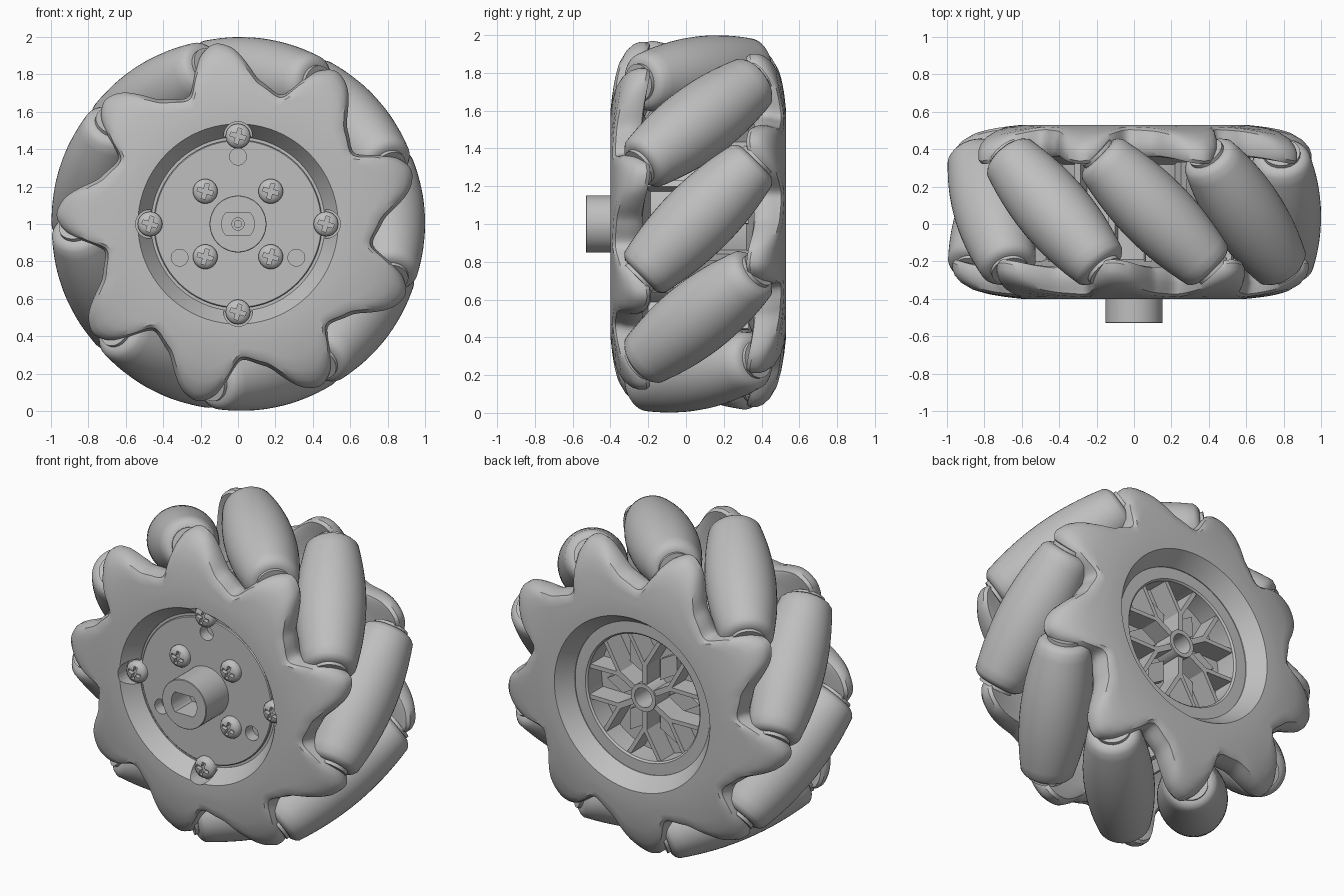
import bpy, bmesh, math
from math import cos, sin, pi, radians
from mathutils import Matrix, Vector

cube = bpy.data.objects.get("Cube")
if cube:
    bpy.data.objects.remove(cube, do_unlink=True)

grey = bpy.data.materials.new("plain grey")
grey.use_nodes = True
colour = (0.52, 0.52, 0.52, 1)
grey.diffuse_color = colour
grey.node_tree.nodes["Principled BSDF"].inputs["Base Color"].default_value = colour

CENTRE = Matrix.Translation((0, 0, 1))
COUNT = 9
PHASE = radians(2)
MID_Y = 0.065


def make(name, bm, matrix=Matrix(), smooth=True):
    """Turn a bmesh into an object placed around the wheel centre."""
    bmesh.ops.recalc_face_normals(bm, faces=bm.faces)
    me = bpy.data.meshes.new(name)
    bm.to_mesh(me)
    bm.free()
    me.materials.append(grey)
    return place(name, me, matrix, smooth)


def place(name, me, matrix, smooth=True):
    ob = bpy.data.objects.new(name, me)
    ob.matrix_world = CENTRE @ matrix
    bpy.context.collection.objects.link(ob)
    if smooth:
        activate(ob)
        bpy.ops.object.shade_smooth_by_angle(angle=radians(32))
    return ob


def activate(ob):
    bpy.ops.object.select_all(action="DESELECT")
    ob.select_set(True)
    bpy.context.view_layer.objects.active = ob


def skin(bm, rings, closed):
    """Bridge rings of equal size; either loop back or cap both ends."""
    rows = [[bm.verts.new(p) for p in ring] for ring in rings]
    n = len(rows[0])
    for i in range(len(rows) if closed else len(rows) - 1):
        a, b = rows[i], rows[(i + 1) % len(rows)]
        for j in range(n):
            k = (j + 1) % n
            bm.faces.new((a[j], a[k], b[k], b[j]))
    if not closed:
        bm.faces.new(rows[0])
        bm.faces.new(rows[-1])


def lathe(name, profile, matrix=Matrix(), segs=48, closed=False):
    """Revolve (radius, y) points around the y axis."""
    bm = bmesh.new()
    turn = [2 * pi * j / segs for j in range(segs)]
    skin(bm, [[(r * cos(a), y, r * sin(a)) for a in turn] for r, y in profile], closed)
    return make(name, bm, matrix)


def prism(bm, points, y0, y1):
    skin(bm, [[(x, y, z) for x, z in points] for y in (y0, y1)], False)


def circle(r, x=0, z=0, n=28):
    return [(x + r * cos(2 * pi * i / n), z + r * sin(2 * pi * i / n)) for i in range(n)]


def bar(r0, a0, r1, a1, w):
    """Outline of a straight bar between two polar points."""
    p, q = [Vector((r * cos(a), r * sin(a))) for r, a in ((r0, a0), (r1, a1))]
    side = (q - p).normalized().orthogonal() * w / 2
    return [tuple(v) for v in (p + side, q + side, q - side, p - side)]


def cut(ob, prisms):
    """Subtract separate prisms, given as (points, y0, y1), from an object."""
    bm = bmesh.new()
    for args in prisms:
        prism(bm, *args)
    cutter = make("cutter", bm, smooth=False)
    cutter.matrix_world = ob.matrix_world.copy()
    cutter.hide_render = True
    mod = ob.modifiers.new("cut", "BOOLEAN")
    mod.object, mod.operation, mod.solver = cutter, "DIFFERENCE", "EXACT"
    activate(ob)
    bpy.ops.object.modifier_apply(modifier=mod.name)
    bpy.data.objects.remove(cutter, do_unlink=True)
    bpy.ops.object.shade_smooth_by_angle(angle=radians(32))


# Barrel rollers at 45 degrees, with washers and axles
HALF, AXIS_R = 0.43, 0.80
barrel = [(0.085, -HALF), (0.115, -HALF), (0.135, -HALF + 0.012)]
for i in range(17):
    s = (HALF - 0.03) * (i / 8 - 1)
    barrel.append((1 - math.hypot(AXIS_R, s * 0.707), s))
barrel += [(0.135, HALF - 0.012), (0.115, HALF), (0.085, HALF)]
axle = [(0.1, -0.45), (0.1, 0.45), (0.06, 0.45), (0.06, 0.475)]
axle = [(0.06, -0.475), (0.06, -0.45)] + axle
roller = pin = None
for k in range(COUNT):
    a = PHASE + 2 * pi * k / COUNT
    d = Vector((-sin(a), 1, cos(a))).normalized()
    turn = Vector((0, 1, 0)).rotation_difference(d).to_matrix().to_4x4()
    m = Matrix.Translation((AXIS_R * cos(a), MID_Y, AXIS_R * sin(a))) @ turn
    if roller is None:
        roller, pin = lathe("roller", barrel, m), lathe("roller_axle", axle, m, 24)
    else:
        place("roller", roller.data, m)
        place("roller_axle", pin.data, m)

# Lobed side plates: (angle, radius) outline of one lobe
LOBE = [(69, 0.75), (71, 0.725), (74, 0.728), (82.7, 0.786), (87, 0.865), (91, 0.935),
        (95, 0.968), (98, 0.974), (102.5, 0.925), (106.5, 0.835), (109, 0.75)]


def lobe_raw(deg):
    deg = 69 + (deg - 69) % 40
    for (a, r), (b, q) in zip(LOBE, LOBE[1:]):
        if a <= deg <= b:
            return r + (q - r) * (deg - a) / (b - a)


def lobe_radius(deg):
    return sum(lobe_raw(deg + o) for o in (-1.5, -0.75, 0, 0.75, 1.5)) / 5


def side_plate(name, matrix):
    sections = []
    for deg in range(360):
        R = lobe_radius(deg)
        a = radians(deg)

        def point(r, depth):
            """Point at a radius, from the outer face (0) to the inner face (1)."""
            u = max(0, (r - 0.6) / 0.375)
            y = -0.465 + 0.04 * u + 0.065 * u ** 3 + depth * (0.17 - 0.05 * u)
            return (r * cos(a), y, r * sin(a))

        sec = [(0.465 * cos(a), y, 0.465 * sin(a)) for y in (-0.24, -0.365)]
        sec.append(point(0.535, 0))
        sec += [point(0.6 + (R - 0.6) * f, 0) for f in (0, 0.25, 0.5, 0.72)]
        sec += [point(0.6 + (R - 0.6) * 0.88, 0.08), point(R - 0.012, 0.24)]
        sec += [point(R, 0.45), point(R, 0.75), point(R - 0.015, 0.95)]
        sec += [point(0.6 + (R - 0.6) * f, 1) for f in (0.85, 0.55, 0.25, 0)]
        sections.append(sec)
    bm = bmesh.new()
    skin(bm, sections, True)
    return make(name, bm, matrix)


front_plate = side_plate("front_side_plate", Matrix.Translation((0, MID_Y, 0)))
flip = Matrix.Rotation(pi, 4, Vector((cos(PHASE), 0, sin(PHASE))))
side_plate("back_side_plate", Matrix.Translation((0, MID_Y, 0)) @ flip)
quarters = [(0.47 * cos(i * pi / 2), 0.47 * sin(i * pi / 2)) for i in range(4)]
cut(front_plate, [(circle(0.077, x, z), -0.6, -0.375) for x, z in quarters])

# Inner drum, open at the back, with lengthwise ribs
lathe("drum", [(0.5, -0.2), (0.5, 0.34), (0.41, 0.34), (0.41, 0.28), (0.07, 0.28),
               (0.07, -0.2)], segs=72, closed=True)
bm = bmesh.new()
for k in range(COUNT * 2):
    a = PHASE + pi * k / COUNT
    prism(bm, bar(0.48, a, 0.57, a, 0.035), -0.2, 0.33)
make("drum_ribs", bm, smooth=False)

# Front cover disc with three holes
cover = lathe("front_cover", [(0.47, -0.19), (0.47, -0.295), (0.45, -0.295), (0.45, -0.305),
                              (0.445, -0.31)], segs=72)
cut(cover, [(circle(0.045, 0.36 * cos(radians(a)), 0.36 * sin(radians(a))), -0.4, -0.24)
            for a in (90, 210, 330)])

# Drive shaft with a flat-sided bore
shaft = lathe("drive_shaft", [(0.152, -0.25), (0.152, -0.527), (0.149, -0.53)])
bore = [(x, max(-0.062, min(0.062, z))) for x, z in circle(0.088, n=40)]
cut(shaft, [(bore, -0.6, -0.36)])
lathe("shaft_screw", [(0.035, -0.35), (0.035, -0.385), (0.02, -0.385), (0.02, -0.37)], segs=24)

# Domed screws with a cross-shaped recess
dome = [(0.066, 0.03), (0.066, -0.012), (0.058, -0.026), (0.04, -0.036), (0.015, -0.04)]
cross = []
for i in range(4):
    a = 1.3 + i * pi / 2
    cross += bar(0.0155, a, 0.042, a, 0.022)[1:3][::-1] + [(0.0155 * cos(a + pi / 4),
                                                           0.0155 * sin(a + pi / 4))]
spots = quarters + [(x, z) for x in (-0.175, 0.175) for z in (-0.175, 0.175)]
screw = None
for x, z in spots:
    m = Matrix.Translation((x, -0.315, z))
    if screw is None:
        screw = lathe("screw", dome, m, 32)
        cut(screw, [(cross, -0.1, -0.012)])
    else:
        place("screw", screw.data, m)

# Back wheel insert: rim, hub tube, forked spokes and leaf plates
lathe("back_rim", [(0.47, 0.3), (0.47, 0.425), (0.395, 0.425), (0.385, 0.415), (0.385, 0.27)],
      segs=72, closed=True)
lathe("back_hub_tube", [(0.085, 0.18), (0.085, 0.42), (0.06, 0.42), (0.06, 0.18)], closed=True)
bm = bmesh.new()
leaves = bmesh.new()
for k in range(6):
    a = pi / 2 + k * pi / 3
    prism(bm, bar(0.07, a, 0.21, a, 0.035), 0.27, 0.41)
    for side in (-1, 1):
        prism(bm, bar(0.195, a, 0.395, a + side * 0.28, 0.025), 0.27, 0.41)
    b = a + pi / 6
    prism(leaves, [(r * cos(b + o), r * sin(b + o)) for r, o in
                   ((0.1, 0), (0.22, 0.3), (0.32, 0), (0.22, -0.3))], 0.27, 0.32)
make("back_spokes", bm, smooth=False)
make("back_leaf_plates", leaves, smooth=False)
